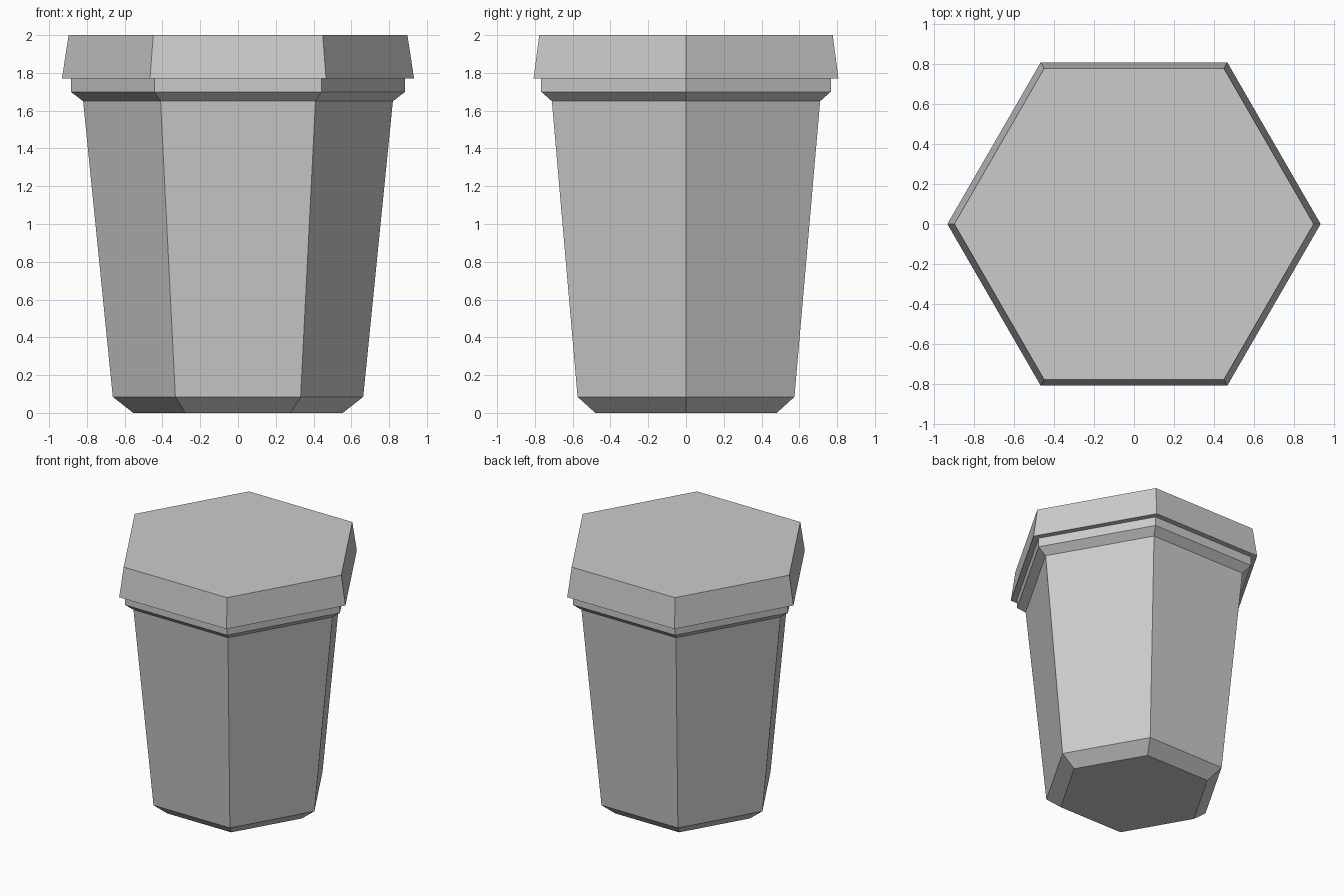
import bpy
import bmesh
import math

SIDES = 6

cube = bpy.data.objects.get("Cube")
if cube:
    bpy.data.objects.remove(cube, do_unlink=True)

grey = bpy.data.materials.new("light_grey")
grey.use_nodes = True
colour = (0.6, 0.6, 0.6, 1)
grey.diffuse_color = colour
grey.node_tree.nodes["Principled BSDF"].inputs["Base Color"].default_value = colour


def hexagonal_part(name, profile, cap_top):
    """Stack hexagonal rings from (radius, height) pairs, with flat caps."""
    bm = bmesh.new()
    rings = []
    for radius, z in profile:
        angles = [math.tau * i / SIDES for i in range(SIDES)]
        rings.append([bm.verts.new((radius * math.cos(a), radius * math.sin(a), z))
                      for a in angles])
    for low, high in zip(rings, rings[1:]):
        for i in range(SIDES):
            j = (i + 1) % SIDES
            bm.faces.new((low[i], low[j], high[j], high[i]))
    bm.faces.new(list(reversed(rings[0])))
    if cap_top:
        bm.faces.new(rings[-1])
    mesh = bpy.data.meshes.new(name)
    bm.to_mesh(mesh)
    bm.free()
    mesh.materials.append(grey)
    obj = bpy.data.objects.new(name, mesh)
    bpy.context.collection.objects.link(obj)
    return obj


# Tapered container with a chamfered foot and a flared rim, closed by the lid
hexagonal_part("container", [(0.555, 0), (0.663, 0.085), (0.82, 1.65),
                             (0.885, 1.7), (0.885, 1.77)], cap_top=False)

# Overhanging lid that narrows towards the top
hexagonal_part("lid", [(0.932, 1.77), (0.897, 2)], cap_top=True)
